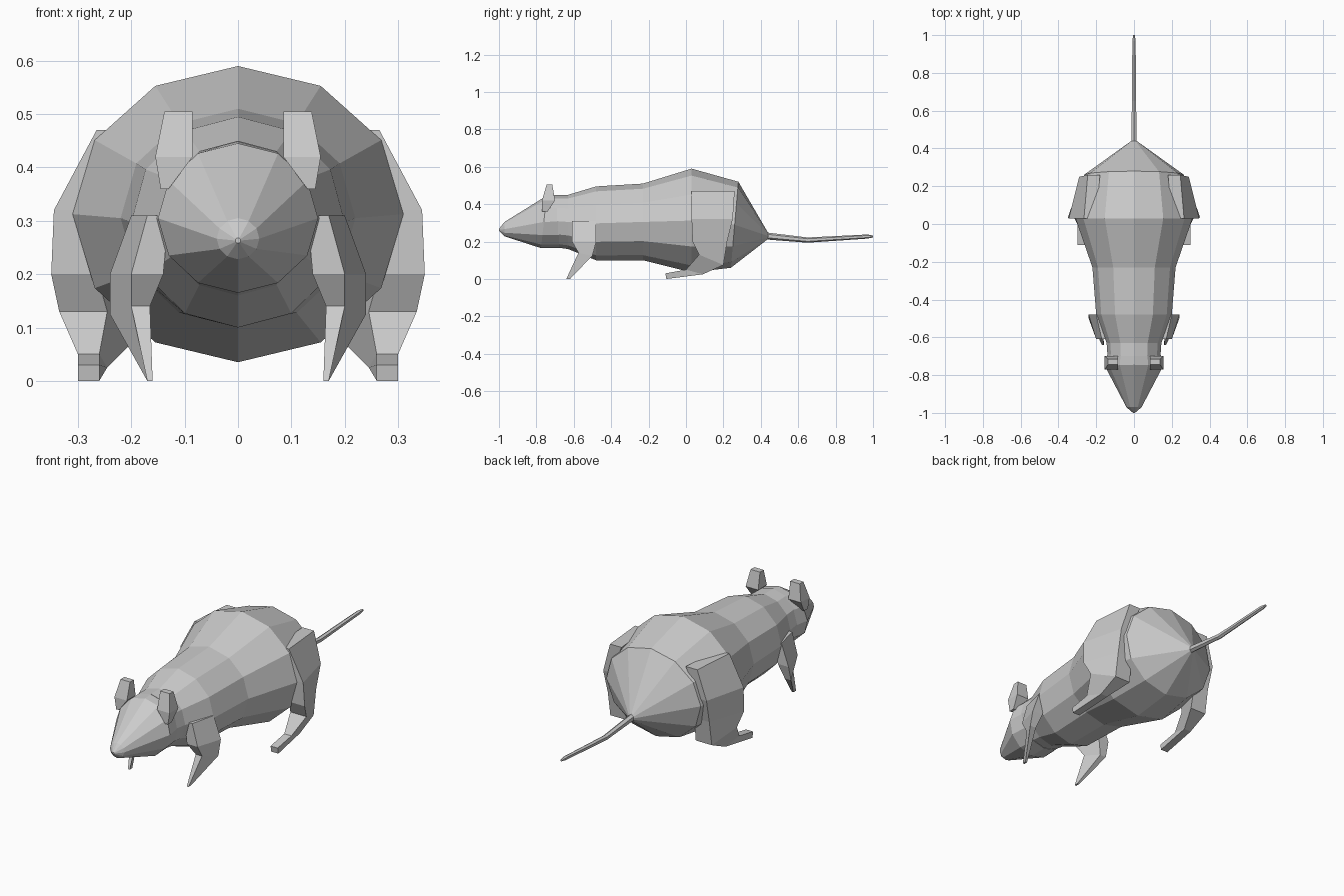
import bpy, bmesh
from math import sin, cos, tau

cube = bpy.data.objects.get("Cube")
if cube:
    bpy.data.objects.remove(cube)

grey = bpy.data.materials.new("grey fur")
grey.use_nodes = True
fur_colour = (.6, .6, .6, 1)
grey.diffuse_color = fur_colour
grey.node_tree.nodes["Principled BSDF"].inputs["Base Color"].default_value = fur_colour


def loft(name, rings):
    """Skin a row of equal-sided rings and cap both ends."""
    bm = bmesh.new()
    loops = [[bm.verts.new(point) for point in ring] for ring in rings]
    count = len(loops[0])
    for near, far in zip(loops, loops[1:]):
        for i in range(count):
            j = (i + 1) % count
            bm.faces.new((near[i], near[j], far[j], far[i]))
    bm.faces.new(loops[0])
    bm.faces.new(loops[-1])
    bmesh.ops.recalc_face_normals(bm, faces=bm.faces)
    mesh = bpy.data.meshes.new(name)
    bm.to_mesh(mesh)
    bm.free()
    mesh.materials.append(grey)
    obj = bpy.data.objects.new(name, mesh)
    bpy.context.collection.objects.link(obj)


def oval(y, top, bottom, half_width, sides=12, lean=0):
    """Upright ring across the spine; lean moves its top backwards."""
    middle, half_height = (top + bottom) / 2, (top - bottom) / 2
    angles = [tau * i / sides for i in range(sides)]
    return [(half_width * sin(a), y + lean * cos(a), middle + half_height * cos(a))
            for a in angles]


def slab(inner, outer, front, back, z, splay=0, drop=0):
    """Flat four-sided ring; its back edge shifts outwards and downwards."""
    return [(inner, front, z), (outer, front, z),
            (outer + splay, back, z - drop), (inner + splay, back, z - drop)]


def loft_pair(name, rings):
    """Build a limb on the left and its mirror image on the right."""
    for label, side in (("left", 1), ("right", -1)):
        loft(label + "_" + name,
             [[(x * side, y, z) for x, y, z in ring] for ring in rings])


# Body from neck to rump
loft("body", [
    oval(-.7, .45, .17, .14),
    oval(-.63, .45, .16, .145),
    oval(-.48, .495, .1, .2),
    oval(-.23, .51, .1, .22),
    oval(.03, .59, .035, .31),
    oval(.26, .52, .06, .265, lean=.02),
    oval(.44, .245, .215, .014),
])

# Head tapering to the nose
loft("head", [
    oval(-1, .268, .258, .005),
    oval(-.97, .305, .228, .04),
    oval(-.76, .445, .165, .15, lean=.015),
    oval(-.68, .45, .165, .14),
])

# Thin tail with a slight sag
loft("tail", [
    oval(.42, .25, .212, .016, sides=6),
    oval(.65, .222, .194, .013, sides=6),
    oval(.97, .238, .216, .01, sides=6),
    oval(1, .232, .222, .005, sides=6),
])

# Upright ears, wide in the middle
loft_pair("ear", [
    slab(inner=.13, outer=.145, front=-.77, back=-.74, z=.36),
    slab(inner=.085, outer=.155, front=-.77, back=-.7, z=.42),
    slab(inner=.085, outer=.138, front=-.745, back=-.715, z=.505),
])

# Front legs: shoulder, upper arm, elbow, paw
loft_pair("front_leg", [
    slab(inner=.13, outer=.17, front=-.61, back=-.48, z=.31, splay=.03),
    slab(inner=.14, outer=.2, front=-.61, back=-.48, z=.2, splay=.04),
    slab(inner=.165, outer=.2, front=-.575, back=-.5, z=.14, splay=.04, drop=.015),
    slab(inner=.16, outer=.17, front=-.64, back=-.62, z=0),
])

# Hind legs: hip, thigh, knee, heel, foot, toe
loft_pair("hind_leg", [
    slab(inner=.2, outer=.265, front=.03, back=.26, z=.47, splay=-.02),
    slab(inner=.3, outer=.345, front=.03, back=.25, z=.32, splay=-.055),
    slab(inner=.265, outer=.35, front=.035, back=.22, z=.2, splay=-.065),
    slab(inner=.245, outer=.335, front=.07, back=.2, z=.13, splay=-.05, drop=.055),
    slab(inner=.26, outer=.3, front=0, back=.09, z=.05, splay=-.015, drop=.025),
    slab(inner=.26, outer=.3, front=-.11, back=-.105, z=.03, drop=.03),
])
